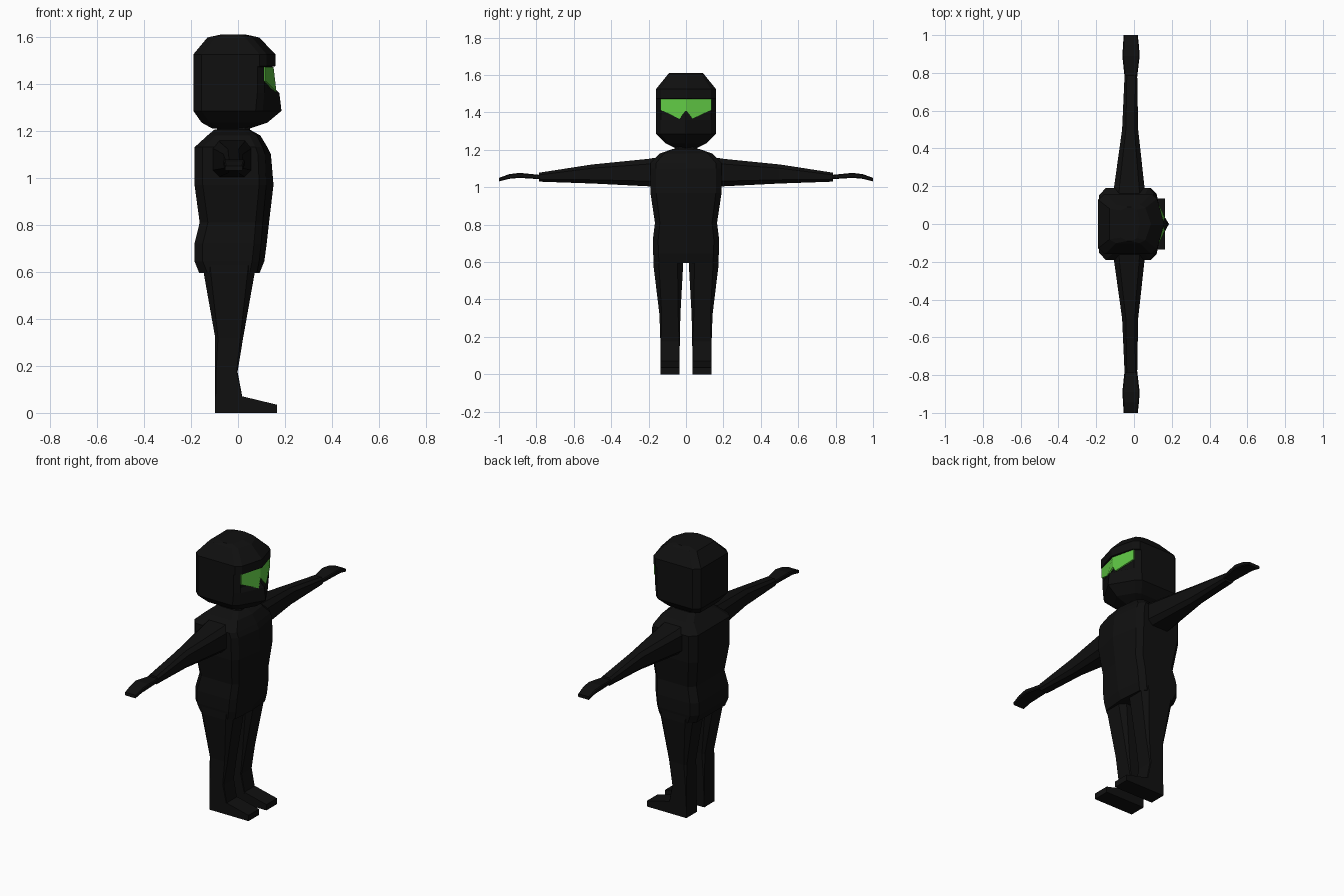
import bpy, bmesh

def material(name, rgb):
    m = bpy.data.materials.new(name)
    m.diffuse_color = (*rgb, 1)
    return m

BLACK = material("suit black", (0.005, 0.005, 0.005))
GREEN = material("visor green", (0.11, 0.54, 0.055))

def loft(name, rings, mat=BLACK):
    """Skin a list of equal-length point rings and cap both ends."""
    bm = bmesh.new()
    rows = [[bm.verts.new(p) for p in r] for r in rings]
    n = len(rows[0])
    for a, b in zip(rows, rows[1:]):
        for i in range(n):
            j = (i + 1) % n
            bm.faces.new((a[i], a[j], b[j], b[i]))
    bm.faces.new(rows[0])
    bm.faces.new(rows[-1][::-1])
    bmesh.ops.recalc_face_normals(bm, faces=bm.faces)
    me = bpy.data.meshes.new(name)
    bm.to_mesh(me)
    bm.free()
    me.materials.append(mat)
    ob = bpy.data.objects.new(name, me)
    bpy.context.collection.objects.link(ob)
    return ob

def chamfer_box(a0, a1, b0, b1, c):
    """Octagonal outline: a rectangle with corners cut by c."""
    return [(a0 + c, b0), (a1 - c, b0), (a1, b0 + c), (a1, b1 - c),
            (a1 - c, b1), (a0 + c, b1), (a0, b1 - c), (a0, b0 + c)]

def wedge_plan(z, back, front, cheek, hw):
    """Head or torso outline with a pointed centre front and cut corners."""
    half = [(cheek, hw * 0.84), (cheek - 0.03, hw), (back + 0.035, hw), (back, hw * 0.8)]
    pts = [(front, 0)] + half + [(x, -y) for x, y in half[::-1]]
    return [(x, y, z) for x, y in pts]

# Helmet, with the recessed face band
loft("helmet", [wedge_plan(*r) for r in [
    (1.61, -0.07, 0.03, 0.015, 0.09),
    (1.597, -0.13, 0.09, 0.06, 0.102),
    (1.525, -0.19, 0.16, 0.122, 0.16),
    (1.475, -0.19, 0.16, 0.122, 0.16),
    (1.472, -0.19, 0.145, 0.112, 0.16),
    (1.39, -0.19, 0.145, 0.112, 0.16),
    (1.36, -0.19, 0.176, 0.112, 0.16),
    (1.285, -0.19, 0.185, 0.105, 0.16),
    (1.235, -0.155, 0.125, 0.07, 0.11),
    (1.21, -0.11, 0.05, 0.03, 0.06)]])

# Neck
loft("neck", [[(x, y, z) for x, y in chamfer_box(-0.09, 0.05, -w, w, 0.02)]
              for z, w in ((1.16, 0.075), (1.25, 0.05))])

# Torso and hips
loft("torso", [wedge_plan(*r) for r in [
    (1.205, -0.10, 0.05, 0.045, 0.07),
    (1.18, -0.13, 0.095, 0.08, 0.14),
    (1.13, -0.185, 0.125, 0.105, 0.19),
    (1.10, -0.185, 0.14, 0.115, 0.19),
    (0.97, -0.185, 0.151, 0.12, 0.19),
    (0.81, -0.163, 0.132, 0.105, 0.166),
    (0.72, -0.185, 0.122, 0.098, 0.177),
    (0.645, -0.185, 0.112, 0.09, 0.176),
    (0.595, -0.165, 0.092, 0.08, 0.17)]])

for side, s in (("left", 1), ("right", -1)):
    # Visor half: thin folded plate
    outline = [(0, 1.472), (0.135, 1.472), (0.135, 1.412), (0.035, 1.365), (0, 1.41)]
    def face_x(y, z):
        lift = max(0, 1.39 - z) * 0.85
        return 0.147 - y * 0.245 + lift
    loft(side + "_visor", [[(face_x(y, z) + d, s * y, z) for y, z in outline]
                           for d in (-0.005, 0.004)], GREEN)

    # Arm and hand: (y, x0, x1, z0, z1, chamfer)
    arm = [(0.15, -0.11, 0.06, 1.0, 1.16, 0.03),
           (0.20, -0.105, 0.055, 1.005, 1.152, 0.028),
           (0.50, -0.063, 0.022, 1.02, 1.122, 0.02),
           (0.785, -0.05, 0.017, 1.03, 1.078, 0.012)]
    hand = [(0.78, -0.05, 0.017, 1.043, 1.066, 0.005),
            (0.89, -0.062, 0.03, 1.05, 1.077, 0.005),
            (0.945, -0.058, 0.026, 1.045, 1.07, 0.005),
            (1.0, -0.055, 0.02, 1.031, 1.05, 0.004)]
    for part, rows in (("_arm", arm), ("_hand", hand)):
        loft(side + part, [[(x, s * y, z) for x, z in chamfer_box(*r)]
                           for y, *r in rows])

    # Leg: (z, x0, x1, inner y, outer y, chamfer)
    leg = [(0.64, -0.15, 0.075, 0.012, 0.174, 0.03),
           (0.59, -0.145, 0.07, 0.015, 0.175, 0.03),
           (0.32, -0.097, 0.022, 0.03, 0.142, 0.012),
           (0.175, -0.097, -0.002, 0.033, 0.137, 0.004),
           (0.06, -0.097, 0.02, 0.035, 0.135, 0.002)]
    loft(side + "_leg", [[(x, s * y, z) for x, y in chamfer_box(*r)]
                         for z, *r in leg])

    # Foot
    profile = [(-0.097, 0), (0.165, 0), (0.165, 0.035), (0.02, 0.07), (-0.097, 0.07)]
    loft(side + "_foot", [[(x, s * y, z) for x, z in profile] for y in (0.035, 0.135)])
